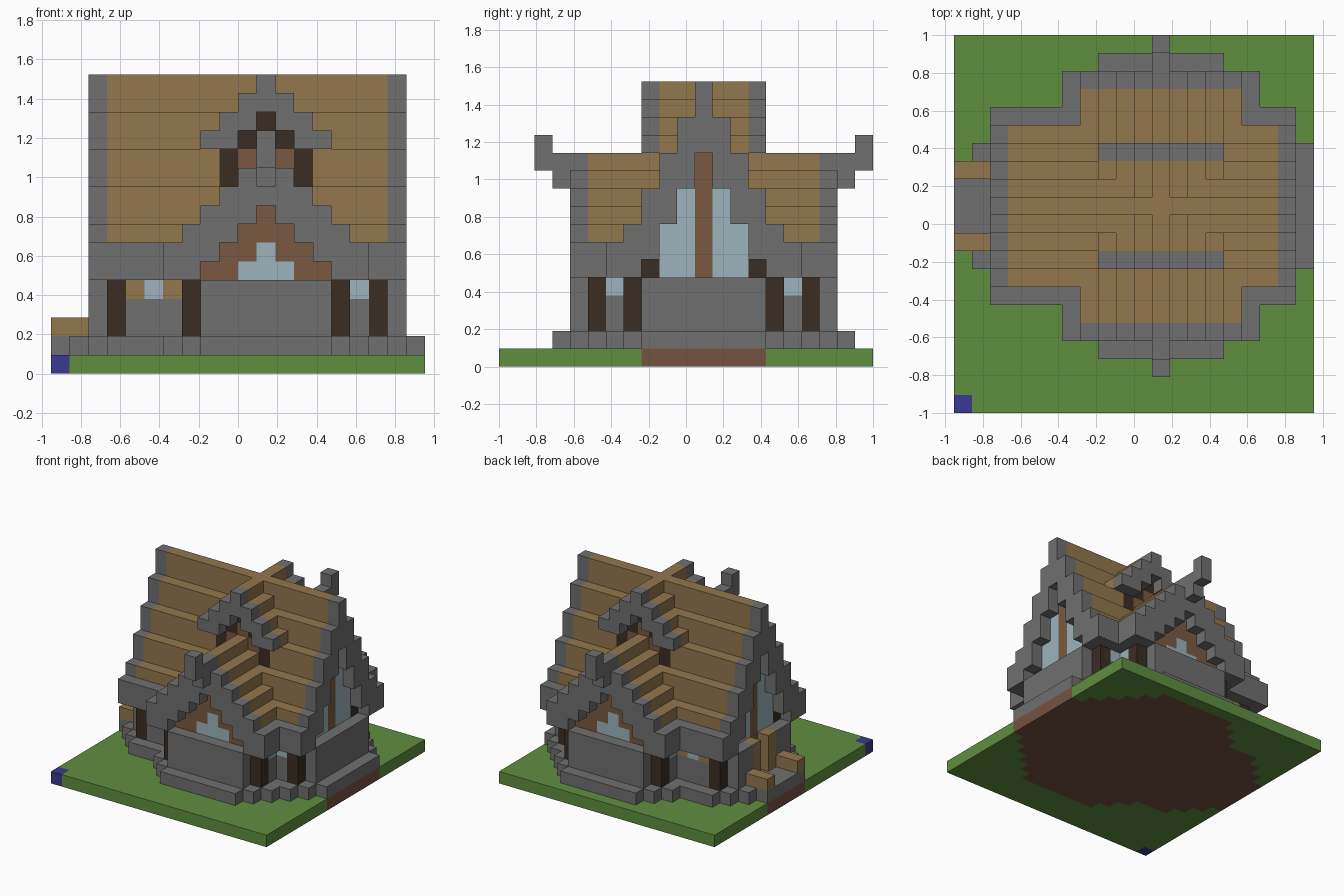
import bpy, bmesh
from mathutils import Vector

if "Cube" in bpy.data.objects:
    bpy.data.objects.remove(bpy.data.objects["Cube"])

S = 2 / 21                     # block size
GRID = {}                      # (u, v, k) -> part name, u/v measured from the roof crossing
PART_COLOUR = {}


def material(name, rgb):
    lin = [((c / 255 + 0.055) / 1.055) ** 2.4 for c in rgb] + [1]
    m = bpy.data.materials.new(name)
    m.use_nodes = True
    m.diffuse_color = lin
    bsdf = next(n for n in m.node_tree.nodes if n.type == 'BSDF_PRINCIPLED')
    bsdf.inputs["Base Color"].default_value = lin
    bsdf.inputs["Roughness"].default_value = 0.9
    return m


STONE = material("stone grey", (112, 112, 112))
THATCH = material("thatch tan", (146, 119, 77))
TIMBER = material("dark timber", (59, 45, 36))
WOOD = material("brown wood", (122, 90, 65))
GLASS = material("pale glass", (156, 180, 188))
GRASS = material("grass green", (96, 143, 64))
SOIL = material("soil brown", (117, 83, 66))
BLUE = material("marker blue", (58, 58, 145))


def fill(part, mat, u, v, k):
    """Fill an inclusive block range; a later part replaces an earlier one."""
    PART_COLOUR[part] = mat
    span = lambda r: range(r[0], r[1] + 1) if isinstance(r, tuple) else (r,)
    for a in span(u):
        for b in span(v):
            for c in span(k):
                GRID[a, b, c] = part


def both(part, mat, u, v, k):
    """Fill a range and its mirror image across the main ridge."""
    fill(part, mat, u, v, k)
    fill(part, mat, u, (-v[1], -v[0]) if isinstance(v, tuple) else -v, k)


def footing_depth(u):
    if abs(u) <= 3:
        return 8
    return 11 - u if u > 0 else min(max(11 + u, 5), 13 + u)


# Ground, soil and stepped footing
fill("ground", GRASS, (-11, 8), (-11, 9), 0)
for u in range(-11, 9):
    d = footing_depth(u)
    fill("soil", SOIL, u, (-d, d), 0)
    fill("footing", STONE, u, (-d, d), 1)
fill("corner_marker", BLUE, -11, -11, 0)

# Cross-shaped walls with bays at all four ends
fill("walls", STONE, (-8, 6), (-4, 4), (2, 4))
fill("walls", STONE, (-4, 4), (-6, 6), (2, 4))
both("long_bays", STONE, (-3, 3), 7, (2, 4))
for u in (-9, 7):
    fill("end_bays", STONE, u, (-3, 3), (2, 4))

# Corner posts and small windows
for u, v in ((-8, 4), (6, 4), (-4, 6), (4, 6)):
    both("corner_posts", TIMBER, u, v, (2, 4))
both("window_surrounds", THATCH, (-7, -5), 4, 4)
for u, v in ((-6, 4), (5, 4), (-4, 5), (4, 5)):
    both("small_windows", GLASS, u, v, 4)

# Thatched roofs: steep main roof, cross roof and raised dormer roof
MAIN_TOP = (15, 13, 11, 9, 7, 6)
for v in range(5):
    both("main_roof", THATCH, (-8, 6), v, (5, MAIN_TOP[v]))
for u in range(-4, 5):
    for v in range(-6, 7):
        top = 11 - abs(u)
        if abs(v) > 4 or top > MAIN_TOP[abs(v)]:
            fill("cross_roof", THATCH, u, v, (5, top))
for u in range(-3, 4):
    for v in range(-2, 3):
        for k in range(MAIN_TOP[abs(v)] + 1, 16 - abs(u)):
            fill("dormer_roof", THATCH, u, v, k)

# Stone eaves
for u in ((-9, -5), (5, 7)):
    both("eaves", STONE, u, 5, (5, 6))
for u in (-5, 5):
    both("eaves", STONE, u, (5, 7), (5, 6))

# Stone verges along each gable
for v in range(6):
    for u in (-9, 7):
        both("end_verges", STONE, u, v, (max(5, MAIN_TOP[v] - 3), MAIN_TOP[v]))
for u in range(-5, 6):
    top = 11 - abs(u)
    both("cross_verges", STONE, u, 7, (max(5, top - 2), top))
for u in range(-3, 4):
    top = 15 - abs(u)
    both("dormer_verges", STONE, u, 3, (max(12, top - 1), top))

# End gable infill: tall panes, mullion and dark feet
for u in (-8, 6):
    both("end_glass", GLASS, u, 1, (5, 9))
    both("end_glass", GLASS, u, 2, (5, 7))
    fill("end_mullions", WOOD, u, 0, (5, 11))
    both("end_gable_feet", TIMBER, u, 3, 5)

# Cross gable infill: boarding round a stepped window
for u in range(-3, 4):
    both("cross_boarding", WOOD, u, 6, (5, 8 - abs(u)))
both("cross_glass", GLASS, (-1, 1), 6, 5)
both("cross_glass", GLASS, 0, 6, 6)

# Dormer face with a dark timber frame
both("dormer_boarding", WOOD, (-1, 1), 2, (10, 12))
both("dormer_frame", TIMBER, 0, 2, 13)
for side in (-1, 1):
    both("dormer_frame", TIMBER, side, 2, 12)
    both("dormer_frame", TIMBER, 2 * side, 2, (10, 11))

# Projecting ridge beams with upright ends
both("ridge_beams", STONE, 0, 8, (10, 11))
both("ridge_beams", STONE, 0, 9, (11, 12))

# Entrance on the right side
both("step_cheeks", THATCH, (-11, -10), 2, 2)
both("door_jambs", THATCH, -9, 1, (2, 4))
fill("door", WOOD, -8, 0, (2, 4))
for k in (2, 3, 4):
    GRID.pop((-9, 0, k))


def build(part):
    """Make one mesh from the exposed faces of a part's blocks."""
    bm = bmesh.new()
    for cell, name in GRID.items():
        if name != part:
            continue
        base = Vector((cell[0] + 1.5, cell[1] + 1, cell[2] + 0.5))
        for axis in range(3):
            for sign in (-1, 1):
                near = list(cell)
                near[axis] += sign
                if tuple(near) in GRID:
                    continue
                n, a, b = Vector(), Vector(), Vector()
                n[axis] = sign / 2
                a[(axis + 1) % 3] = 0.5
                b[(axis + 2) % 3] = sign / 2
                ring = (-a - b, a - b, a + b, b - a)
                # the block grid is centred half a block off the crossing
                shift = Vector((0, 0, 0))
                bm.faces.new([bm.verts.new((base + shift + n + c) * S) for c in ring])
    bmesh.ops.remove_doubles(bm, verts=bm.verts[:], dist=S / 100)
    mesh = bpy.data.meshes.new(part)
    bm.to_mesh(mesh)
    bm.free()
    mesh.materials.append(PART_COLOUR[part])
    obj = bpy.data.objects.new(part, mesh)
    bpy.context.scene.collection.objects.link(obj)


for part in PART_COLOUR:
    if part in GRID.values():
        build(part)
